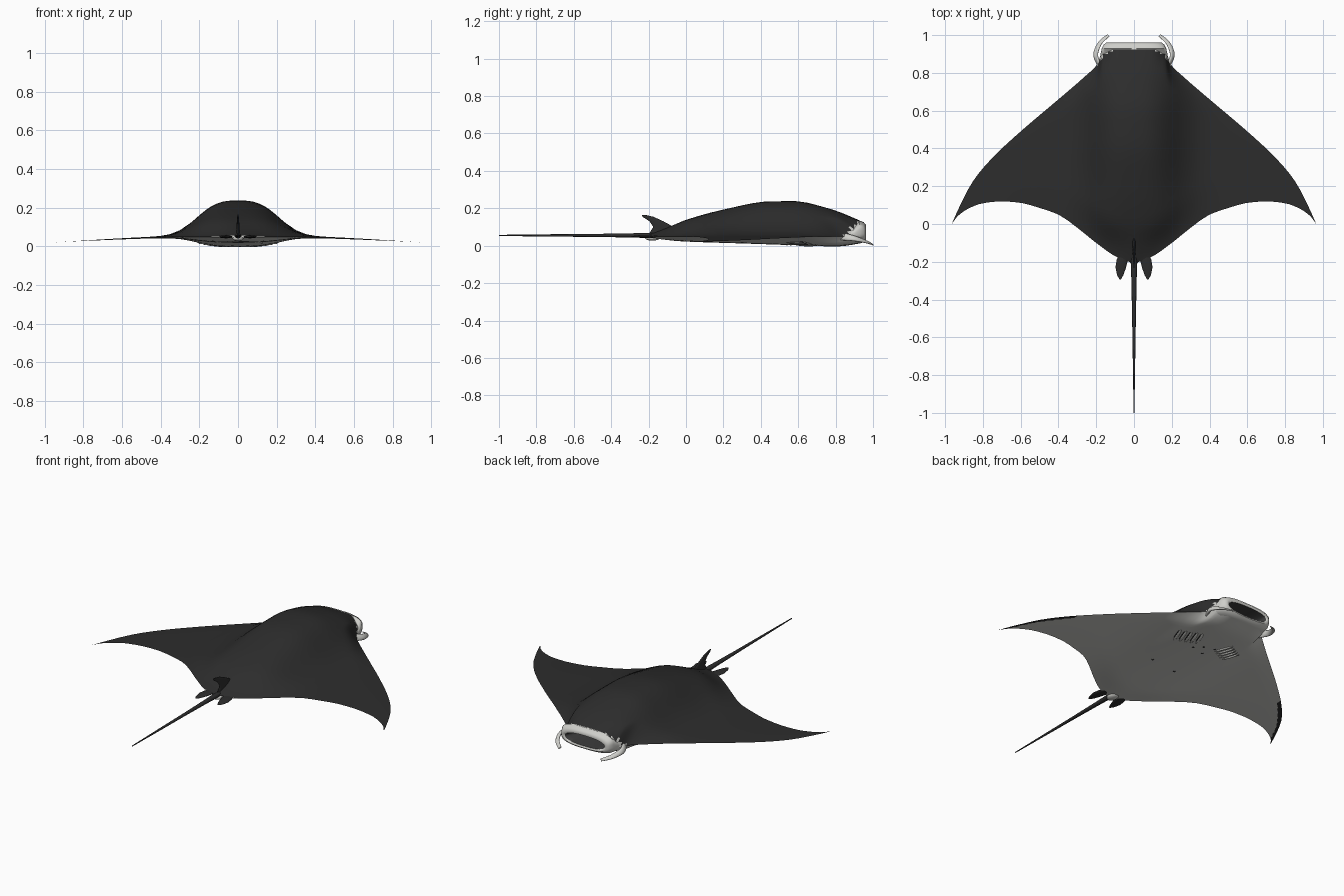
import bpy, bmesh
from math import sin, cos, pi, exp
from mathutils import Vector, Matrix

cube = bpy.data.objects.get("Cube")
if cube:
    bpy.data.objects.remove(cube, do_unlink=True)


def material(name, rgb):
    m = bpy.data.materials.new(name)
    m.use_nodes = True
    m.diffuse_color = (*rgb, 1)
    bsdf = m.node_tree.nodes["Principled BSDF"]
    bsdf.inputs["Base Color"].default_value = (*rgb, 1)
    bsdf.inputs["Roughness"].default_value = 0.7
    return m


MATS = [material("dark skin", (0.026, 0.026, 0.026)),
        material("pale skin", (0.62, 0.62, 0.59)),
        material("mouth lining", (0.04, 0.04, 0.04))]
DARK, PALE, MOUTH = range(3)


def finish(name, bm, angle=60):
    bmesh.ops.remove_doubles(bm, verts=bm.verts, dist=1e-5)
    bmesh.ops.recalc_face_normals(bm, faces=bm.faces)
    mesh = bpy.data.meshes.new(name)
    bm.to_mesh(mesh)
    bm.free()
    for m in MATS:
        mesh.materials.append(m)
    ob = bpy.data.objects.new(name, mesh)
    bpy.context.collection.objects.link(ob)
    bpy.ops.object.select_all(action="DESELECT")
    ob.select_set(True)
    bpy.context.view_layer.objects.active = ob
    bpy.ops.object.shade_smooth_by_angle(angle=angle * pi / 180)
    return ob


def curve(points):
    """Smooth monotone interpolation through (x, y) points."""
    xs, ys = zip(*points)
    d = [(ys[i + 1] - ys[i]) / (xs[i + 1] - xs[i]) for i in range(len(xs) - 1)]
    m = [d[0]] + [2 * a * b / (a + b) if a * b > 0 else 0 for a, b in zip(d, d[1:])] + [d[-1]]

    def f(x):
        x = min(max(x, xs[0]), xs[-1])
        i = max(k for k in range(len(d)) if xs[k] <= x)
        h = xs[i + 1] - xs[i]
        t = (x - xs[i]) / h
        s = t * t * (3 - 2 * t)
        return (ys[i] * (1 - s) + ys[i + 1] * s
                + h * t * (1 - t) * ((1 - t) * m[i] - t * m[i + 1]))
    return f


def loft(name, rings, mats):
    """Skin closed rings of points; mats gives the colour of each band."""
    bm = bmesh.new()
    loops = [[bm.verts.new(p) for p in r] for r in rings]
    n = len(loops[0])
    for a, b, mat in zip(loops, loops[1:], mats):
        for i in range(n):
            j = (i + 1) % n
            bm.faces.new((a[i], a[j], b[j], b[i])).material_index = mat
    bm.faces.new(loops[0]).material_index = mats[0]
    bm.faces.new(loops[-1]).material_index = mats[-1]
    return finish(name, bm)


def oval(center, u, v, n=16, power=2.0):
    """Superellipse ring spanned by half-axes u and v."""
    c, u, v = Vector(center), Vector(u), Vector(v)
    pts = []
    for i in range(n):
        a = 2 * pi * i / n
        cu, sv = cos(a), sin(a)
        k = (abs(cu) ** power + abs(sv) ** power) ** (-1 / power)
        pts.append(c + u * cu * k + v * sv * k)
    return pts


# Outline of the disc and heights along the midline
lead = curve([(0, .928), (.165, .925), (.18, .885), (.195, .845), (.25, .79), (.4, .66),
              (.6, .49), (.75, .35), (.85, .23), (.92, .1), (.965, 0)])
trail = curve([(0, -.21), (.1, -.17), (.2, -.1), (.3, -.02), (.4, .05), (.5, .085),
               (.6, .112), (.7, .12), (.8, .11), (.87, .085), (.93, .045), (.965, 0)])
back = curve([(-.21, .055), (-.1, .09), (0, .13), (.2, .185), (.45, .229), (.58, .23),
              (.75, .195), (.86, .158), (.93, .134)])
belly = curve([(-.21, .045), (0, .03), (.3, .02), (.6, .01), (.8, .004), (.93, .012)])


def clamp(v):
    return min(1, max(0, v))


def heights(x, y):
    """Top and bottom of the disc at a point."""
    x = abs(x)
    edge = .05 - .03 * clamp((x - .3) / .665) ** 1.3
    hump = exp(-(x / .245) ** 3)
    front = sin(pi / 2 * clamp((lead(x) - y) / .12))
    rear = sin(pi / 2 * clamp((y - trail(x)) / .2))
    kf, kr = clamp((x - .12) / .06), clamp(x / .12)
    taper = (1 - kf + kf * front) * (1 - kr + kr * rear)
    thin = .008 * (1 - x / .965) * front * rear
    return (edge + (back(y) - edge) * hump * taper + thin,
            edge - (edge - belly(y)) * hump * taper - thin)


# Body with wings
half = [.0275 * i for i in range(1, 6)] + [.15, .165, .172, .18, .187, .195, .21, .23]
half += [.25 + .715 * sin(pi / 2 * i / 22) for i in range(23)]
stations = [-x for x in reversed(half)] + [0] + half
N = 30
bm = bmesh.new()
cols = []
for x in stations:
    y0, y1 = lead(abs(x)), trail(abs(x))
    ys = [y0 + (y1 - y0) * (1 - cos(pi * i / N)) / 2 for i in range(N + 1)]
    hs = [heights(x, y) for y in ys]
    cols.append([[bm.verts.new((x, y, h[k])) for y, h in zip(ys, hs)] for k in (0, 1)])
for a, b in zip(cols, cols[1:]):
    for side in (0, 1):
        for i in range(N):
            quad = (a[side][i], b[side][i], b[side][i + 1], a[side][i + 1])
            f = bm.faces.new(quad if side else quad[::-1])
            c = f.calc_center_median()
            if side:    # dark border under the wing tips
                border = abs(c.x) > .7 and lead(abs(c.x)) - c.y < .035
                f.material_index = DARK if border else PALE
            else:       # pale cheeks beside the mouth
                f.material_index = PALE if c.y > .84 and c.z < c.y - .79 else DARK
bmesh.ops.remove_doubles(bm, verts=bm.verts, dist=1e-5)
bmesh.ops.dissolve_degenerate(bm, edges=bm.edges, dist=1e-5)
finish("body_and_wings", bm)

# Head rim folding into the open mouth: y, half width, bottom, top, squareness
sections = [(.84, .182, .014, .07, 2.5), (.9, .177, .011, .11, 3), (.928, .171, .012, .134, 3.5),
            (.95, .16, .018, .126, 3), (.962, .145, .028, .112, 2.6), (.958, .13, .038, .1, 2.4),
            (.93, .12, .042, .096, 2.3), (.85, .09, .05, .085, 2)]
loft("head_and_mouth",
     [oval((0, y, (lo + hi) / 2), (w, 0, 0), (0, 0, (hi - lo) / 2), 48, p)
      for y, w, lo, hi, p in sections],
     [PALE] * 5 + [MOUTH] * 2)

# Curled fins beside the mouth
fx = curve([(0, .178), (.35, .203), (.7, .182), (1, .135)])
fy = curve([(0, .83), (.35, .895), (.7, .955), (1, 1.0)])
fz = curve([(0, .05), (.35, .04), (.7, .024), (1, .007)])
for label, s in (("left", 1), ("right", -1)):
    rings = []
    for i in range(13):
        t = i / 12
        tangent = Vector((fx(t + .02) - fx(t - .02), fy(t + .02) - fy(t - .02), 0)).normalized()
        out = Vector((tangent.y * s, -tangent.x, 0))
        size = .35 + .65 * sin(pi * min(1, .2 + .75 * t))
        rings.append(oval((s * fx(t), min(fy(t), .998), fz(t)), out * .011 * size,
                          Vector((0, 0, .02 - .014 * t)) - out * .006))
    loft(label + "_head_fin", rings, [PALE] * 12)

# Whip tail
loft("tail", [oval((0, y, .055), (w, 0, 0), (0, 0, h), 12) for y, w, h in
              [(-.1, .012, .012), (-.2, .017, .014), (-.3, .014, .011), (-.5, .01, .008),
               (-.75, .006, .006), (-1, .002, .003)]], [DARK] * 5)

# Dorsal fin: height, rear, front, half thickness
loft("dorsal_fin", [oval((0, (r + f) / 2, z), (t, 0, 0), (0, (f - r) / 2, 0)) for z, r, f, t in
                    [(.06, -.2, -.02, .009), (.1, -.175, -.065, .008), (.13, -.195, -.12, .006),
                     (.155, -.233, -.175, .004), (.164, -.235, -.215, .002)]], [DARK] * 4)

# Pelvic fins
for label, s in (("left", 1), ("right", -1)):
    loft(label + "_pelvic_fin",
         [oval((s * x, y, .05), (w, 0, 0), (0, 0, .007 * w / .026)) for x, y, w in
          [(.05, -.14, .022), (.062, -.19, .03), (.07, -.23, .028), (.073, -.27, .017),
           (.073, -.293, .004)]], [DARK] * 4)


def blobs(name, places, mat):
    """Small flattened ellipsoids set into the belly: x, y, size, turn."""
    bm = bmesh.new()
    for x, y, size, turn in places:
        spin = Matrix.Translation((x, y, heights(x, y)[1])) @ Matrix.Rotation(turn, 4, "Z")
        bmesh.ops.create_uvsphere(bm, u_segments=12, v_segments=8, radius=1,
                                  matrix=spin @ Matrix.Diagonal((*size, 1)))
    for f in bm.faces:
        f.material_index = mat
    finish(name, bm)


# Gill ridges with dark slits, and belly spots
for label, s in (("left", 1), ("right", -1)):
    row = [(s * (.085 + .025 * i), .655 - .017 * i) for i in range(5)]
    blobs(label + "_gill_ridges", [(x, y, (.008, .06, .006), -s * .35) for x, y in row], PALE)
    blobs(label + "_gill_slits", [(x + s * .009, y, (.003, .05, .003), -s * .35)
                                  for x, y in row], DARK)
blobs("belly_spots", [(x, y, (.007, .007, .002), 0) for x, y in
                      [(.12, .3), (-.05, .28), (.05, .56), (.01, .6), (-.03, .54), (-.05, .62)]],
      DARK)

# Pale lobe under the tail root
blobs("tail_root_lobe", [(0, -.18, (.028, .04, .014), 0)], PALE)
